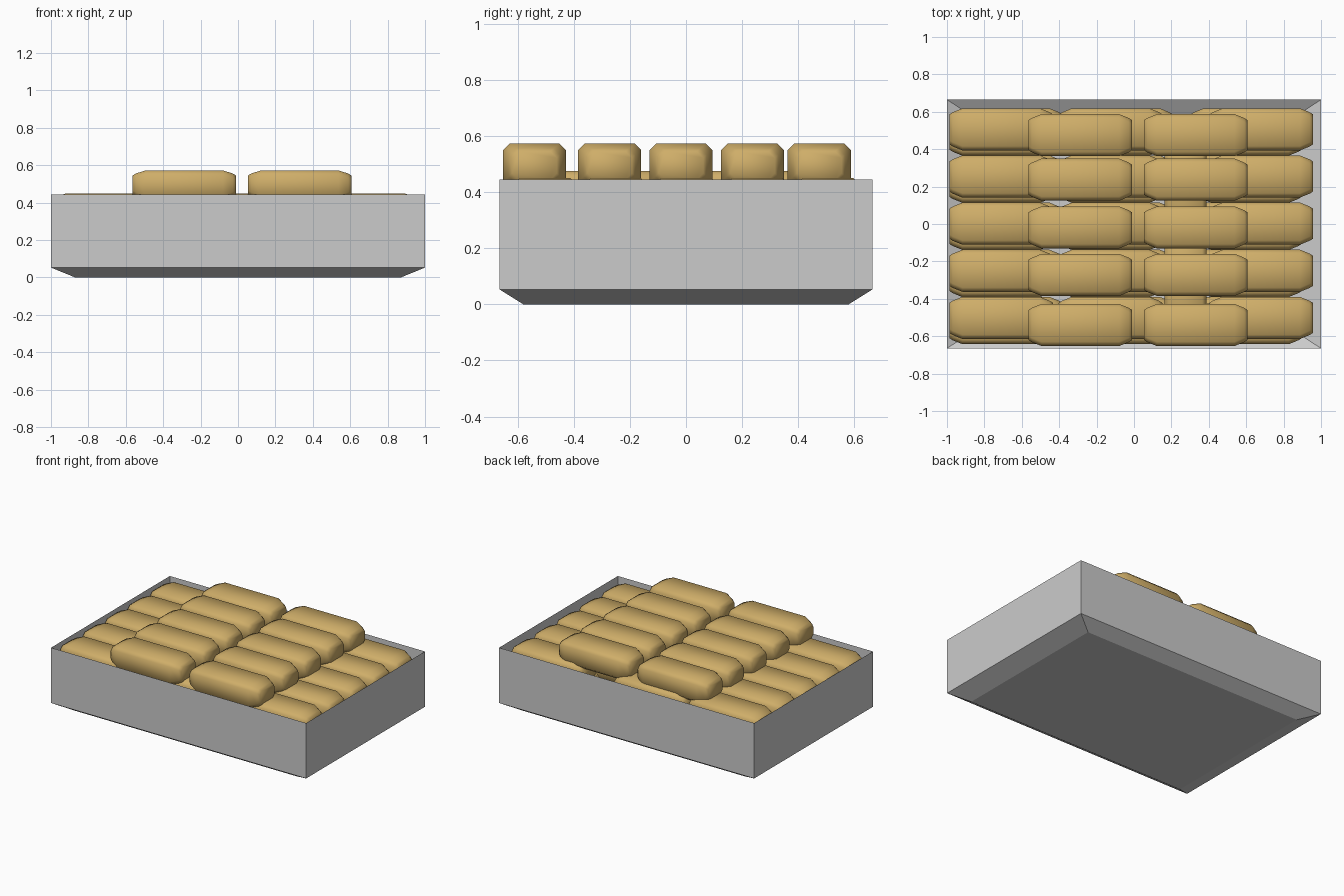
import bpy, bmesh

if "Cube" in bpy.data.objects:
    bpy.data.objects.remove(bpy.data.objects["Cube"])

tan = bpy.data.materials.new("golden_crust")
tan.diffuse_color = (0.62, 0.42, 0.14, 1)
tan.use_nodes = True
tan.node_tree.nodes["Principled BSDF"].inputs["Base Color"].default_value = tan.diffuse_color


def make_object(name, bm, mat=None):
    mesh = bpy.data.meshes.new(name)
    bm.to_mesh(mesh)
    bm.free()
    ob = bpy.data.objects.new(name, mesh)
    bpy.context.collection.objects.link(ob)
    if mat:
        mesh.materials.append(mat)
    return ob


def loft(bm, rings):
    """Join rings of points; returns the rings of vertices."""
    rows = [[bm.verts.new(p) for p in r] for r in rings]
    for a, b in zip(rows, rows[1:]):
        n = len(a)
        for i in range(n):
            bm.faces.new((a[i], a[(i + 1) % n], b[(i + 1) % n], b[i]))
    return rows


# Open tray: thin sheet with a sloping foot
def rect(x, y, z):
    return [(-x, -y, z), (x, -y, z), (x, y, z), (-x, y, z)]


bm = bmesh.new()
rows = loft(bm, [rect(0.87, 0.58, 0), rect(1, 0.665, 0.053), rect(1, 0.665, 0.445)])
bm.faces.new(rows[0][::-1])
make_object("tray", bm)

# Loaf: chamfered block with tapered ends, shared by every copy
L, W, H = 0.555, 0.225, 0.155


def section(x, w, h, c):
    w, h = w / 2, h / 2
    return [(x, -w, -h + c), (x, -w + c, -h), (x, w - c, -h), (x, w, -h + c),
            (x, w, h - c), (x, w - c, h), (x, -w + c, h), (x, -w, h - c)]


bm = bmesh.new()
ends = [(-L / 2, W - 0.065, H - 0.055), (-L / 2 + 0.018, W - 0.042, H - 0.032),
        (-L / 2 + 0.07, W, H)]
ends += [(-x, w, h) for x, w, h in reversed(ends)]
rows = loft(bm, [section(x, w, h, 0.023) for x, w, h in ends])
bm.faces.new(rows[0])
bm.faces.new(rows[-1][::-1])
bmesh.ops.recalc_face_normals(bm, faces=bm.faces)
for f in bm.faces:
    f.smooth = True
first = make_object("loaf", bm, tan)
loaf_mesh = first.data
bpy.data.objects.remove(first)


def loaf(name, x, y, top, turned=False):
    ob = bpy.data.objects.new(name, loaf_mesh)
    ob.location = (x, y, top - H / 2)
    ob.rotation_euler.z = 1.5708 if turned else 0
    bpy.context.collection.objects.link(ob)


# Top layer: two columns of five
for y in (-0.54, -0.272, -0.018, 0.237, 0.475):
    for x in (-0.287, 0.33):
        loaf("top_loaf", x, y, 0.572)

# Filled layers: three columns of five, alternately shifted
for name, top, dy, xs in (("middle_loaf", 0.45, 0, (-0.71, -0.125, 0.68)),
                          ("lower_loaf", 0.30, -0.028, (-0.71, -0.125, 0.62)),
                          ("bottom_loaf", 0.165, 0, (-0.66, -0.07, 0.58))):
    for i in range(5):
        for x in xs:
            loaf(name, x, -0.502 + 0.252 * i + dy, top)

# Crosswise loaves filling the gap between columns
for y in (-0.29, 0.26):
    loaf("crosswise_loaf", 0.275, y - 0.04, 0.475, True)
